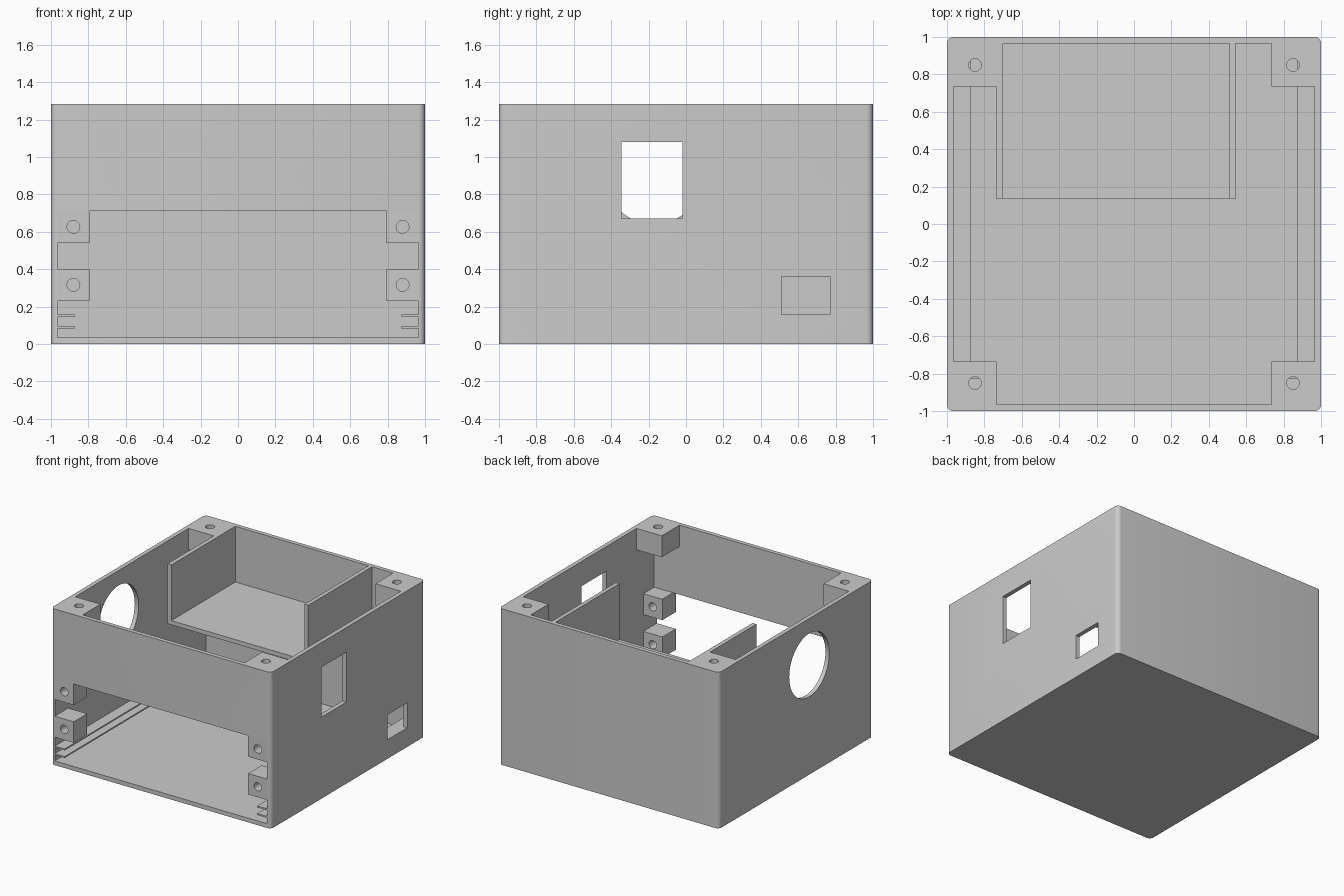
import bpy, bmesh, math
from mathutils import Matrix

if "Cube" in bpy.data.objects:
    bpy.data.objects.remove(bpy.data.objects["Cube"])

H, W = 1.283, 0.965          # box height, inner half width
T = 1 - W                    # wall thickness

grey = bpy.data.materials.new("light_grey_plastic")
grey.diffuse_color = (0.6, 0.6, 0.6, 1)
grey.use_nodes = True
grey.node_tree.nodes["Principled BSDF"].inputs["Base Color"].default_value = grey.diffuse_color


def make_object(name, bm):
    mesh = bpy.data.meshes.new(name)
    bm.to_mesh(mesh)
    bm.free()
    mesh.materials.append(grey)
    obj = bpy.data.objects.new(name, mesh)
    bpy.context.collection.objects.link(obj)
    return obj


def box(name, x, y, z, corner=0):
    """Box from three (low, high) ranges, optionally with rounded upright edges."""
    x, y, z = sorted(x), sorted(y), sorted(z)
    bm = bmesh.new()
    bmesh.ops.create_cube(bm, size=1)
    for v in bm.verts:
        v.co = [r[1] if c > 0 else r[0] for c, r in zip(v.co, (x, y, z))]
    if corner:
        upright = [e for e in bm.edges
                   if abs(e.verts[0].co.z - e.verts[1].co.z) > 0.1]
        bmesh.ops.bevel(bm, geom=upright, offset=corner, segments=6,
                        profile=0.5, affect='EDGES')
    return make_object(name, bm)


def rod(name, centre, radius, length, axis, sides=32):
    """Cylinder along the given axis."""
    bm = bmesh.new()
    turn = {'X': Matrix.Rotation(math.pi / 2, 4, 'Y'),
            'Y': Matrix.Rotation(math.pi / 2, 4, 'X'),
            'Z': Matrix.Identity(4)}[axis]
    bmesh.ops.create_cone(bm, cap_ends=True, segments=sides, radius1=radius,
                          radius2=radius, depth=length,
                          matrix=Matrix.Translation(centre) @ turn)
    return make_object(name, bm)


def cut(obj, cutter):
    """Subtract the cutter and remove it."""
    cutter.hide_render = True
    mod = obj.modifiers.new("cut", 'BOOLEAN')
    mod.operation, mod.solver, mod.object = 'DIFFERENCE', 'EXACT', cutter
    bpy.context.view_layer.objects.active = obj
    bpy.ops.object.modifier_apply(modifier=mod.name)
    bpy.data.objects.remove(cutter)


def smooth(obj):
    bpy.ops.object.select_all(action='DESELECT')
    obj.select_set(True)
    bpy.context.view_layer.objects.active = obj
    bpy.ops.object.shade_smooth_by_angle(angle=math.radians(30))


# Outer shell, open at the top
shell = box("shell", (-1, 1), (-1, 1), (0, H), corner=T)
cut(shell, box("cavity", (-W, W), (-W, W), (T, H + 0.2)))
# Wide front opening
cut(shell, box("front_opening", (-W, W), (-1.2, -0.8), (T, 0.712)))
# Large and small windows in the right wall
cut(shell, box("large_window", (0.9, 1.1), (-0.345, -0.02), (0.67, 1.08)))
cut(shell, box("small_window", (0.9, 1.1), (0.51, 0.77), (0.157, 0.362)))
# Round hole in the left wall
cut(shell, rod("round_hole", (-1, -0.172, 0.9), 0.26, 0.3, 'X', 64))
smooth(shell)

for sx, side in ((-1, "left"), (1, "right")):
    # Screw blocks in the top corners
    for sy, end in ((-1, "front"), (1, "back")):
        block = box(f"{end}_{side}_corner_block", (sx * 0.735, sx * W),
                    (sy * 0.735, sy * W), (1.107, H))
        cut(block, rod("screw_hole", (sx * 0.85, sy * 0.85, 1.2), 0.034, 0.6, 'Z'))
        smooth(block)
    # Screw blocks beside the front opening
    for z, level in ((0.23, "lower"), (0.54, "upper")):
        block = box(f"{level}_{side}_front_block", (sx * 0.793, sx * W),
                    (-1, -0.825), (z, z + 0.172))
        cut(block, rod("screw_hole", (sx * 0.88, -0.91, z + 0.086), 0.034, 0.6, 'Y'))
        smooth(block)
    # Slide-in board rails
    for z, level in ((0.083, "lower"), (0.145, "upper")):
        box(f"{level}_{side}_rail", (sx * 0.875, sx * W), (-1, W), (z, z + 0.012))

# Rear tray: raised floor between two dividers, open to the front
box("tray_floor", (-0.70, 0.51), (0.135, W), (0.79, 0.825))
box("left_divider", (-0.735, -0.70), (0.135, W), (0.79, H))
box("right_divider", (0.51, 0.543), (0.135, W), (0.79, H))
